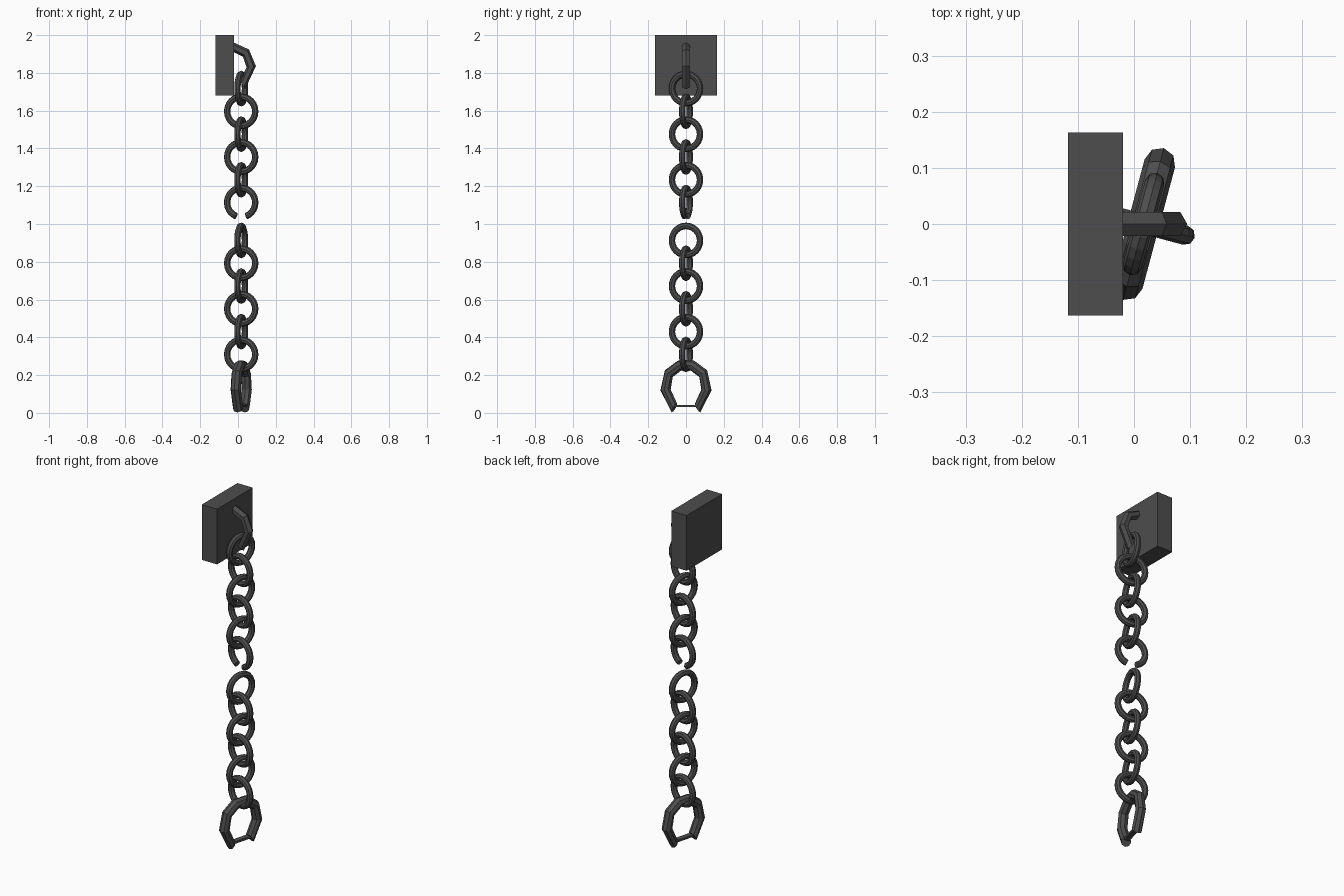
import bpy, bmesh
from math import sin, cos, pi, radians
from mathutils import Vector, Matrix

cube = bpy.data.objects.get("Cube")
if cube:
    bpy.data.objects.remove(cube, do_unlink=True)

iron = bpy.data.materials.new("dark_iron")
iron.use_nodes = True
iron.diffuse_color = (0.075, 0.075, 0.075, 1)
iron.node_tree.nodes["Principled BSDF"].inputs["Base Color"].default_value = (0.075, 0.075, 0.075, 1)

AXIS_X = 0.017           # the chain hangs along this x
TWIST = radians(-15)     # the chain is turned a little about z


def finish(name, bm, matrix=Matrix()):
    bmesh.ops.recalc_face_normals(bm, faces=bm.faces)
    mesh = bpy.data.meshes.new(name)
    bm.to_mesh(mesh)
    bm.free()
    mesh.materials.append(iron)
    obj = bpy.data.objects.new(name, mesh)
    obj.matrix_world = matrix
    bpy.context.collection.objects.link(obj)
    return obj


def box(name, size, centre, matrix=Matrix()):
    bm = bmesh.new()
    bmesh.ops.create_cube(bm, size=1)
    bmesh.ops.scale(bm, vec=size, verts=bm.verts)
    bmesh.ops.translate(bm, vec=centre, verts=bm.verts)
    return finish(name, bm, matrix)


def tube(name, path, hub, radius, sides, closed=False, matrix=Matrix()):
    """Sweep a round section along (x, z) points; sections face away from the hub."""
    bm = bmesh.new()
    rings = []
    for x, z in path:
        out = Vector((x - hub[0], 0, z - hub[1])).normalized()
        ring = []
        for i in range(sides):
            a = 2 * pi * i / sides
            p = Vector((x, 0, z)) + radius * (cos(a) * out + sin(a) * Vector((0, 1, 0)))
            ring.append(bm.verts.new(p))
        rings.append(ring)
    pairs = list(zip(rings, rings[1:]))
    if closed:
        pairs.append((rings[-1], rings[0]))
    else:
        bm.faces.new(rings[0])
        bm.faces.new(rings[-1])
    for a, b in pairs:
        for i in range(sides):
            j = (i + 1) % sides
            bm.faces.new((a[i], a[j], b[j], b[i]))
    return finish(name, bm, matrix)


def placed(z, turn):
    return Matrix.Translation((AXIS_X, 0, z)) @ Matrix.Rotation(TWIST + turn, 4, 'Z')


def link(name, z, turn, gap=0):
    steps = 24
    start, span = -pi / 2 + gap, 2 * pi - 2 * gap
    count = steps + 1 if gap else steps
    path = [(0.077 * cos(start + span * i / steps), 0.077 * sin(start + span * i / steps))
            for i in range(count)]
    tube(name, path, (0, 0), 0.0175, 8, closed=not gap, matrix=placed(z, turn))


# Wall block and the bent hook
box("wall_block", (0.098, 0.326, 0.32), (-0.069, 0, 1.84))
tube("wall_hook", [(-0.03, 1.939), (0.042, 1.905), (0.070, 1.833), (0.024, 1.735)],
     (-0.03, 1.82), 0.025, 6)

# Upper chain: alternating links, the last one broken open
STEP = 0.1207
for i in range(6):
    turn = pi / 2 if i % 2 == 0 else 0
    if i < 5:
        link(f"upper_link_{i + 1}", 1.717 - STEP * i, turn)
    else:
        link("broken_link", 1.717 - STEP * i, turn, gap=radians(21))

# Lower chain
for i in range(6):
    link(f"lower_link_{i + 1}", 0.913 - STEP * i, pi / 2 if i % 2 == 0 else 0)

# Open cuff, mirrored from one half, and the thin bar across its gap
half = [(0.064, 0.026), (0.112, 0.122), (0.094, 0.208), (0.036, 0.250)]
cuff = half + [(-x, z) for x, z in reversed(half)]
side = placed(0, pi / 2)
tube("cuff", cuff, (0, 0.13), 0.028, 8, matrix=side)
box("cuff_bar", (0.12, 0.03, 0.012), (0, 0, 0.036), side)
